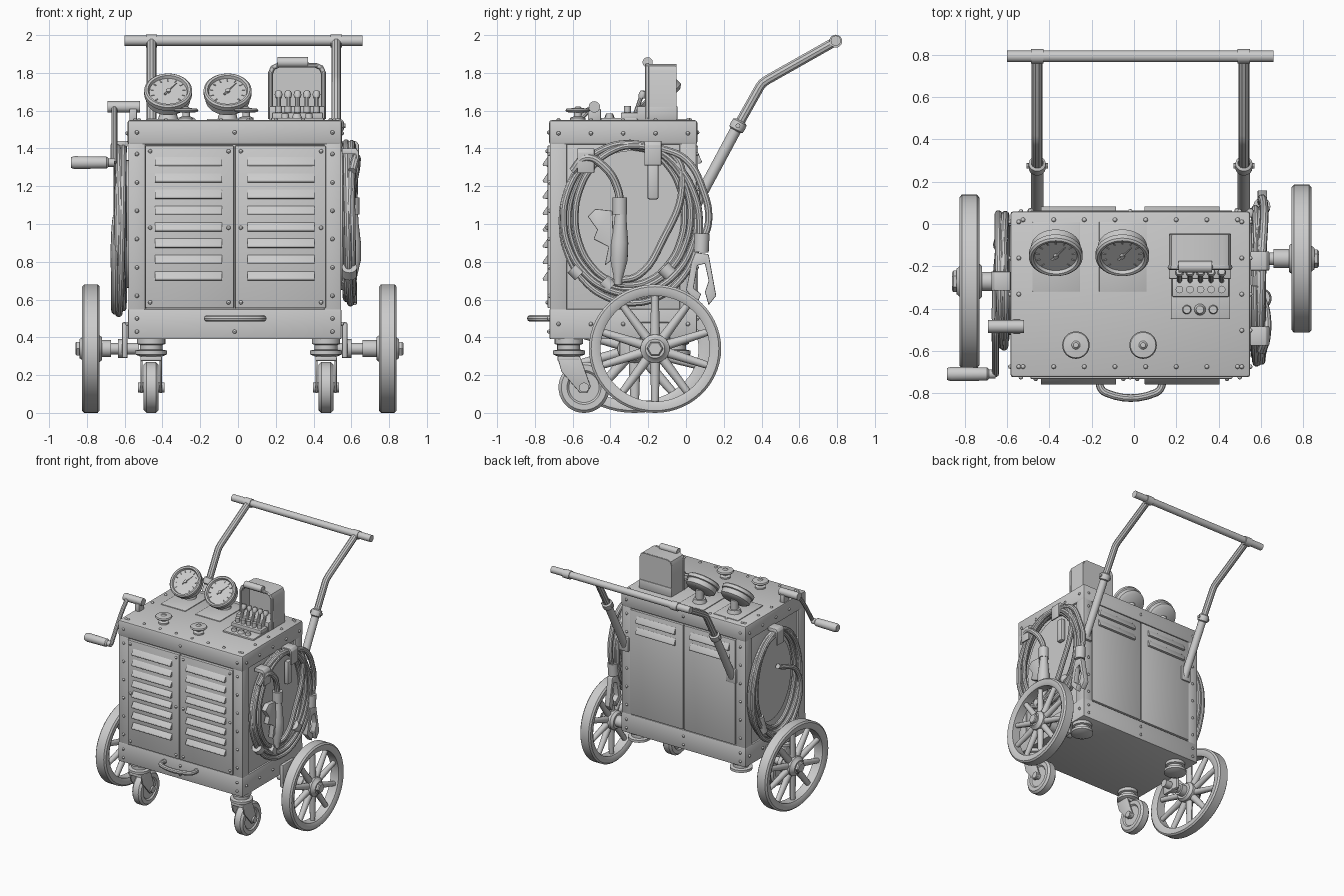
import bpy, bmesh, math
from mathutils import Vector, Matrix

if "Cube" in bpy.data.objects:
    bpy.data.objects.remove(bpy.data.objects["Cube"])
pi = math.pi

def finish(name, bm, bevel=0, angle=35):
    bmesh.ops.remove_doubles(bm, verts=bm.verts, dist=1e-5)
    bmesh.ops.recalc_face_normals(bm, faces=bm.faces)
    me = bpy.data.meshes.new(name)
    bm.to_mesh(me); bm.free()
    ob = bpy.data.objects.new(name, me)
    bpy.context.collection.objects.link(ob)
    if bevel:
        m = ob.modifiers.new("bevel", 'BEVEL')
        m.width = bevel; m.segments = 2; m.limit_method = 'ANGLE'
    return ob

def box(name, lo, hi, bevel=0.006):
    bm = bmesh.new()
    lo, hi = Vector(lo), Vector(hi)
    mat = Matrix.Translation((lo + hi) / 2) @ Matrix.Diagonal((*(hi - lo), 1))
    bmesh.ops.create_cube(bm, size=1, matrix=mat)
    return finish(name, bm, bevel)

def lathe(name, prof, p, axis, n=32, closed=False, bevel=0):
    # prof is (radius, height along axis)
    bm = bmesh.new()
    q = Vector(axis).to_track_quat('Z', 'Y')
    rings = [[bm.verts.new(Vector(p) + q @ Vector((r * math.cos(2*pi*i/n), r * math.sin(2*pi*i/n), h)))
              for i in range(n)] for r, h in prof]
    pairs = list(zip(rings, rings[1:])) + ([(rings[-1], rings[0])] if closed else [])
    for a, b in pairs:
        for i in range(n):
            bm.faces.new((a[i], a[(i+1) % n], b[(i+1) % n], b[i]))
    bmesh.ops.dissolve_degenerate(bm, edges=bm.edges, dist=1e-6)
    return finish(name, bm, bevel)

def rod(name, a, b, r, r2=None, n=20):
    a, b = Vector(a), Vector(b)
    L = (b - a).length
    r2 = r if r2 is None else r2
    return lathe(name, [(0, 0), (r, 0), (r2, L), (0, L)], a, b - a, n)

def prism(name, pts, axis, lo, hi, bevel=0):
    # extrude a 2D outline along x, y or z
    put = {'x': lambda u, v, w: (w, u, v), 'y': lambda u, v, w: (u, w, v), 'z': lambda u, v, w: (u, v, w)}[axis]
    bm = bmesh.new()
    a = [bm.verts.new(put(u, v, lo)) for u, v in pts]
    b = [bm.verts.new(put(u, v, hi)) for u, v in pts]
    bm.faces.new(a); bm.faces.new(b)
    for i in range(len(pts)):
        j = (i + 1) % len(pts)
        bm.faces.new((a[i], a[j], b[j], b[i]))
    return finish(name, bm, bevel)

def tube(name, pts, r, smooth=True):
    cu = bpy.data.curves.new(name, 'CURVE')
    cu.dimensions = '3D'; cu.bevel_depth = r; cu.bevel_resolution = 3; cu.use_fill_caps = True
    if smooth:
        s = cu.splines.new('BEZIER'); s.bezier_points.add(len(pts) - 1); cu.resolution_u = 6
        for bp, p in zip(s.bezier_points, pts):
            bp.co = p; bp.handle_left_type = bp.handle_right_type = 'AUTO'
    else:
        s = cu.splines.new('POLY'); s.points.add(len(pts) - 1)
        for sp, p in zip(s.points, pts):
            sp.co = (*p, 1)
    ob = bpy.data.objects.new(name, cu)
    bpy.context.collection.objects.link(ob)
    return ob

def oval(cy, cz, ry, rz, n=40):
    return [(cy + ry * math.cos(2*pi*i/n), cz + rz * math.sin(2*pi*i/n)) for i in range(n)]

# cabinet: core, lid, base band, corner posts
X0, X1, Y0, Y1 = -0.585, 0.55, -0.725, 0.06
box("cabinet_body", (X0+.015, Y0+.015, .40), (X1-.015, Y1-.015, 1.5))
box("lid", (X0, Y0, 1.42), (X1, Y1, 1.55), .014)
box("base_band", (X0+.002, Y0+.002, .39), (X1-.002, Y1-.002, .55), .008)
for x in (X0+.004, X1-.094):
    for y in (Y0+.004, Y1-.094):
        box("corner_post", (x, y, .54), (x+.09, y+.09, 1.43))

# doors and louvers, front and back
for side, a, b in (("left", -.49, -.022), ("right", -.016, .465)):
    box("front_door_" + side, (a, Y0-.008, .555), (b, Y0+.03, 1.415), .005)
    box("back_panel_" + side, (a, Y1-.03, .555), (b, Y1+.004, 1.415), .005)
    l = -.44 if side == "left" else .05
    for k in range(8):
        z = .70 + k * .0865
        prism("front_louver", [(Y0, z), (Y0-.032, z+.002), (Y0-.034, z+.012), (Y0-.004, z+.055), (Y0, z+.055)],
              'x', l, l+.355, .006)
    for z in (1.23, 1.32):
        prism("back_louver", [(Y1, z), (Y1+.022, z+.002), (Y1+.024, z+.012), (Y1+.004, z+.055), (Y1, z+.055)],
              'x', l, l+.355, .006)

# front pull handle
tube("pull_handle", [(-.16, -.72, .5), (-.16, -.77, .5), (-.13, -.80, .5), (.10, -.80, .5), (.13, -.77, .5), (.13, -.72, .5)], .018)

# rivets on lid, base band, posts and doors
spots = []
for i in range(8):
    x = X0 + .06 + i * (X1 - X0 - .12) / 7
    spots += [(x, Y0+.05, 1.55), (x, Y1-.04, 1.55)]
for i in range(5):
    y = Y0 + .05 + i * (Y1 - Y0 - .1) / 4
    for x in (X0, X1):
        spots += [(x, y, 1.48), (x, y, .47)]
        spots += [(x + (.04 if x < 0 else -.04), y, 1.55)]
for x in (X0+.05, -.018, X1-.05):
    for y in (Y0, Y1):
        spots += [(x, y, 1.485), (x, y, .5), (x, y, .43)]
for k in range(6):
    for x in (X0+.05, X1-.05):
        spots += [(x, Y0+.003, .62+k*.15), (x, Y1-.003, .62+k*.15)]
for x in (-.465, -.05, .015, .44):
    spots += [(x, Y0-.008, z) for z in (.585, .98, 1.385)]
bm = bmesh.new()
for p in spots:
    bmesh.ops.create_uvsphere(bm, u_segments=8, v_segments=6, radius=.011, matrix=Matrix.Translation(p))
finish("rivets", bm)

# big spoked wheels (the left one is longer front to back)
def wheel(name, s, xc, y, sy):
    ax = (s, 0, 0)
    rim = [(.28, -.036), (.30, -.047), (.328, -.047), (.34, -.036), (.34, .036), (.328, .047), (.30, .047), (.28, .036)]
    parts = [lathe(name + "_rim", rim, (0, 0, 0), ax, 56, True),
             lathe(name + "_hub", [(0, -.06), (.06, -.06), (.075, -.04), (.075, .035), (.06, .045), (.05, .06), (0, .06)], (0, 0, 0), ax),
             lathe(name + "_nut", [(0, .05), (.042, .05), (.042, .075), (.035, .082), (0, .082)], (0, 0, 0), ax, 6)]
    for k in range(10):
        a = 2*pi*k/10 + pi/2
        d = Vector((0, math.cos(a), math.sin(a)))
        parts.append(rod(name + "_spoke", d*.06, d*.29, .026, .019, 12))
    for o in parts:
        o.data.transform(Matrix.Translation((xc, y, .34)) @ Matrix.Diagonal((1, sy, 1, 1)))
    edge = X1 if s > 0 else X0
    inner = abs(edge)
    L = abs(xc) - inner
    lathe(name + "_axle", [(0, -.06), (.03, -.06), (.03, 0), (.05, .0), (.05, .05), (.03, .05), (.03, L*.45), (.045, L*.45),
                           (.045, L*.75), (.03, L*.75), (.03, L), (0, L)], (edge, y, .34), ax)
    box(name + "_bracket", (min(edge, edge+s*.03), y-.08, .29), (max(edge, edge+s*.03), y+.08, .48), .01)
wheel("right_wheel", 1, .793, -.164, 1.03)
wheel("left_wheel", -1, -.779, -.272, 1.21)

# swivel casters in front, swivel mounts behind
for x in (-.46, .466):
    for y in (-.62, -.06):
        lathe("swivel_mount", [(0, .40), (.075, .40), (.075, .365), (.06, .36), (.06, .335), (.085, .33), (.085, .31), (.05, .295), (0, .295)],
              (x, y, 0), (0, 0, 1))
    y, z = -.54, .135
    lathe("caster_tyre", [(0, -.03), (.08, -.03), (.09, -.04), (.12, -.04), (.135, -.025), (.135, .025), (.12, .04), (.09, .04), (.08, .03), (0, .03)],
          (x, y, z), (1, 0, 0), 40)
    rod("caster_bolt", (x-.07, y, z), (x+.07, y, z), .026, n=12)
    box("caster_crown", (x-.057, -.68, .275), (x+.057, -.56, .30))
    for s in (-1, 1):
        prism("caster_fork", [(-.68, .295), (-.56, .295), (-.505, .14), (-.525, .105), (-.56, .105), (-.66, .22)], 'x',
              x + s*.045, x + s*.057, .003)

# push handle
for x in (-.458, .52):
    tube("handle_post", [(x, .05, 1.10), (x, .275, 1.52), (x, .39, 1.725), (x, .405, 1.745), (x, .43, 1.763), (x, .80, 1.972)], .026, False)
    d = Vector((0, .225, .42)).normalized()
    rod("post_sleeve", Vector((x, .05, 1.10)), Vector((x, .275, 1.52)), .03)
    c = Vector((x, .275, 1.52))
    lathe("post_collar", [(.028, -.03), (.04, -.022), (.042, 0), (.04, .022), (.028, .03)], c, d)
    rod("post_clamp_bolt", c - Vector((.05, 0, 0)), c + Vector((.05, 0, 0)), .013, n=8)
    box("post_foot", (x-.045, .03, 1.06), (x+.045, .075, 1.18), .01)
    rod("bar_fitting", (x-.03, .793, 1.968), (x+.03, .793, 1.968), .034)
rod("handle_bar", (-.6, .793, 1.97), (.66, .793, 1.97), .027, n=24)

# pressure gauges
ax = Vector((0, -1, 1)).normalized()
up = Vector((0, 1, 1)).normalized()
for x in (-.37, -.055):
    c = Vector((x, -.13, 1.68))
    lathe("gauge_case", [(0, -.045), (.095, -.045), (.117, -.03), (.117, .008), (.127, .013), (.127, .038), (.118, .046),
                         (.106, .044), (.1, .028), (0, .028)], c, ax, 48)
    face = c + ax*.029
    for k in range(11):
        a = math.radians(-135 + 27*k)
        d = Vector((math.sin(a), 0, 0)) + up*math.cos(a)
        rod("gauge_tick", face + d*.078, face + d*.094, .003, n=6)
    d = Vector((.6, 0, 0)) + up*.8
    rod("gauge_needle", face - d*.03 + ax*.005, face + d*.075 + ax*.005, .006, .002, 6)
    rod("gauge_pin", face, face + ax*.012, .012, n=12)
    rod("gauge_stem", (x, -.10, 1.55), (x, -.10, 1.66), .03)
    rod("gauge_flange", (x, -.10, 1.55), (x, -.10, 1.585), .055, .045)
    box("gauge_plate", (x-.11, -.32, 1.545), (x+.115, .01, 1.556), .003)

# control knobs
for x in (-.275, .043):
    lathe("control_knob", [(0, 0), (.04, 0), (.04, .012), (.02, .02), (.02, .04), (.058, .042), (.065, .05), (.06, .06), (.02, .064), (.012, .072), (0, .073)],
          (x, -.573, 1.55), (0, 0, 1))

# lever box with open hood
def arch(l, r, t, c):
    return [(l, 1.555), (l, t-c), (l+.3*c, t-.3*c), (l+c, t), (r-c, t), (r-.3*c, t-.3*c), (r, t-c), (r, 1.555)]
box("lever_base", (.165, -.26, 1.55), (.46, -.045, 1.625))
box("lever_plate", (.175, -.45, 1.545), (.455, -.25, 1.562), .004)
box("lever_step", (.18, -.345, 1.55), (.45, -.25, 1.59))
prism("hood_shell", arch(.165, .46, 1.848, .04) + arch(.185, .44, 1.828, .035)[::-1], 'y', -.205, -.055)
prism("hood_back", arch(.167, .458, 1.846, .04), 'y', -.115, -.05)
tube("hood_frame", [(u, -.205, v) for u, v in arch(.172, .453, 1.84, .04)], .013, False)
tube("hood_grip", [(.215, -.2, 1.835), (.22, -.205, 1.865), (.36, -.205, 1.865), (.365, -.2, 1.835)], .012, False)
rod("hood_grip_sleeve", (.21, -.203, 1.856), (.37, -.203, 1.856), .027)
for k in range(5):
    x = .215 + k*.05
    rod("lever", (x, -.27, 1.58), (x, -.235, 1.68), .012, n=10)
    lathe("lever_knob", [(0, -.02), (.016, -.018), (.021, 0), (.016, .018), (0, .024)], (x, -.23, 1.685), (0, .3, 1), 12)
    rod("lever_socket", (x, -.31, 1.58), (x, -.31, 1.625), .018, n=12)
for x in (.25, .312, .375):
    rod("push_button", (x, -.405, 1.56), (x, -.405, 1.585), .022 if x != .312 else .028, .018, 16)

# crank on the left
rod("crank_shaft", (-.69, -.485, 1.62), (-.52, -.485, 1.62), .03)
box("crank_support", (-.575, -.52, 1.54), (-.535, -.45, 1.61))
tube("crank_arm", [(-.655, -.485, 1.62), (-.655, -.52, 1.6), (-.655, -.69, 1.36), (-.655, -.71, 1.325)], .016)
lathe("crank_grip", [(0, 0), (.022, 0), (.022, .03), (.031, .04), (.034, .21), (.028, .23), (0, .23)], (-.655, -.71, 1.325), (-1, 0, 0), 24)

# coiled hoses with oval backing plates, hung on both sides
def coil(name, x, s, cy, cz, ry, rz, turns):
    pts = []
    for i in range(turns*16 + 1):
        t = i / 16
        a = 2*pi*t + pi/2
        f = t / turns
        pts.append((x + s*(.022 + .035*(.5 - .5*math.cos(2*pi*t*.62))), cy + ry*(1 - .24*f)*math.cos(a) + .015*math.sin(5*t),
                    cz + .05*f + rz*(1 - .16*f)*math.sin(a)))
    return tube(name, pts, .0185)
coil("right_hose", X1, 1, -.29, 1.0, .385, .43, 5)
coil("left_hose", X0, -1, -.265, .96, .335, .45, 4)
prism("right_side_plate", oval(-.29, 1.02, .31, .37), 'x', X1-.02, X1+.004)
prism("left_side_plate", oval(-.265, 1.0, .26, .34), 'x', X0-.004, X0+.02)
tube("left_hose_tail", [(X0-.04, -.3, 1.1), (X0-.065, -.52, .98), (X0-.068, -.5, .68), (X0-.065, -.28, .54), (X0-.05, -.1, .66)], .02)
rod("left_hose_fitting", (X0-.05, -.1, .64), (X0-.04, -.06, .78), .032)

# right hose ends: torch, coupling, clamp, hanging hooks
x = X1 + .055
tube("torch_hose", [(x, -.60, 1.28), (x+.02, -.53, 1.35), (x+.02, -.43, 1.30), (x, -.36, 1.18), (x, -.35, 1.08)], .022)
rod("torch_coupling", (x, -.35, 1.14), (x, -.35, 1.05), .038)
lathe("torch_handle", [(0, 0), (.03, 0), (.034, .06), (.046, .16), (.046, .25), (.025, .34), (.02, .38), (0, .38)], (x, -.345, 1.06), (0, -.04, -1), 20)
prism("torch_guard", [(-.52, 1.04), (-.48, 1.08), (-.39, 1.07), (-.38, .82), (-.43, .78), (-.41, .88), (-.49, .92), (-.47, .97)], 'x', x-.03, x+.012, .005)
tube("inner_hose", [(x-.01, -.36, .70), (x, -.25, .73), (x, -.12, .92), (x, -.02, 1.2), (x, -.06, 1.36), (x-.01, -.2, 1.4)], .02)
tube("clamp_hose", [(x, -.16, 1.41), (x+.01, .0, 1.34), (x+.01, .09, 1.18), (x, .12, 1.02), (x, .085, .9)], .02)
rod("clamp_coupling", (x, .085, .95), (x, .08, .85), .04)
prism("clamp_jaw", [(.05, .85), (.12, .84), (.16, .62), (.12, .57), (.10, .64), (.12, .70), (.10, .79), (.06, .78), (.04, .66),
                    (.08, .63), (.06, .58), (.0, .65), (.03, .8)], 'x', x-.02, x+.025, .005)
for s, e, y in ((1, X1, -.175), (1, X1, -.53), (-1, X0, -.27)):
    h = 1.44 if y != -.53 else 1.40
    prism("hose_hook", [(e, h-.03), (e, h), (e+s*.075, h), (e+s*.09, h-.02), (e+s*.09, h-.13), (e+s*.078, h-.13), (e+s*.075, h-.03)],
          'y', y-.045, y+.045, .004).data.name = "hose_hook"
box("hook_tab", (X1+.01, -.205, 1.13), (X1+.05, -.145, 1.32), .012)
for y, z in ((-.58, .75), (-.1, .75), (-.42, .68)):
    rod("hose_strap", (X1+.04, y-.02, z+.02), (X1+.04, y+.02, z-.02), .04, n=16)

# turn curves into meshes and shade smooth with sharp edges kept
bpy.ops.object.select_all(action='SELECT')
bpy.context.view_layer.objects.active = bpy.data.objects["handle_bar"]
bpy.ops.object.convert(target='MESH')
bpy.ops.object.shade_smooth_by_angle(angle=math.radians(35))
